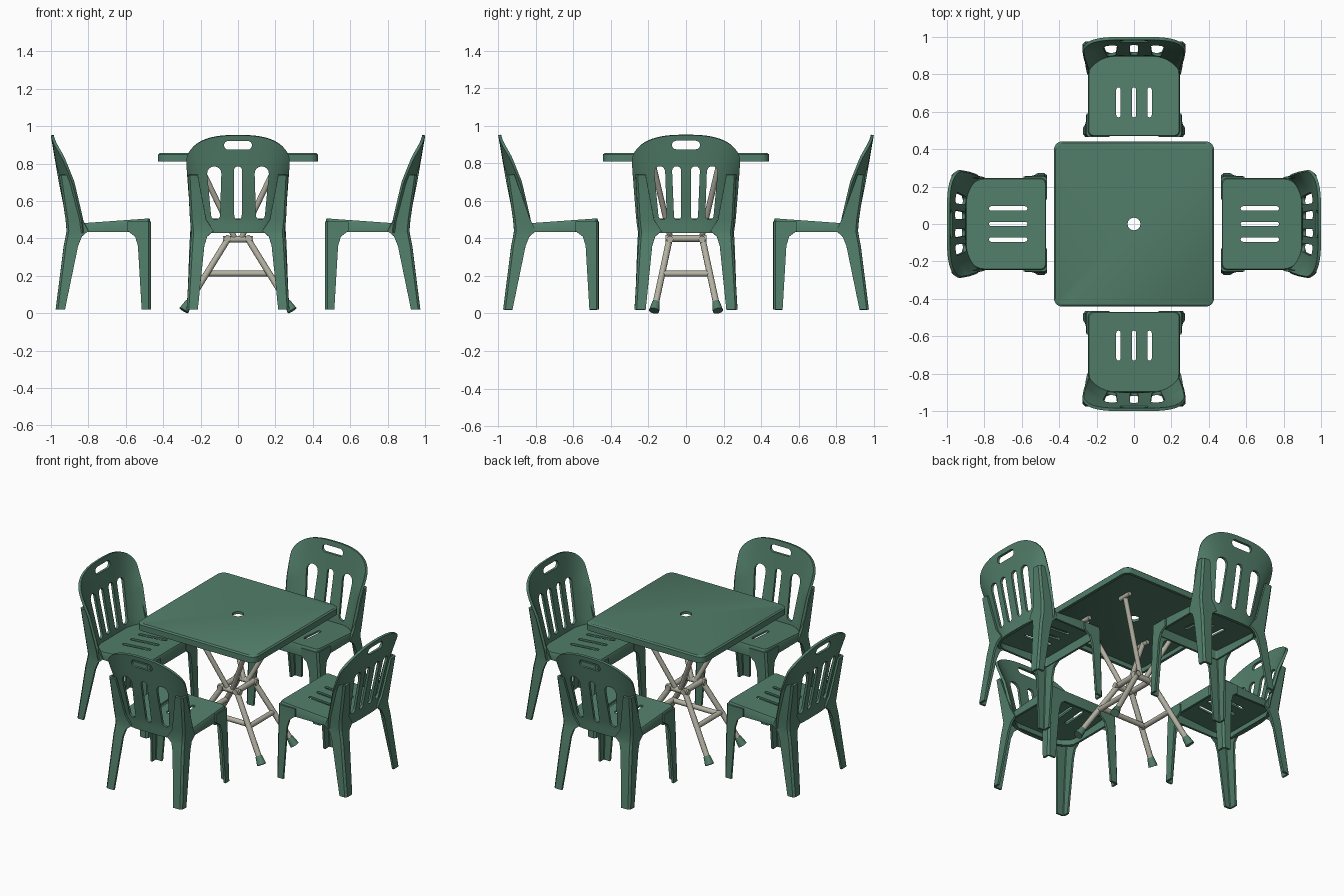
import bpy, bmesh, math
from mathutils import Vector

if "Cube" in bpy.data.objects:
    bpy.data.objects.remove(bpy.data.objects["Cube"])


def material(name, rgb):
    m = bpy.data.materials.new(name)
    m.use_nodes = True
    m.diffuse_color = (*rgb, 1)
    m.node_tree.nodes["Principled BSDF"].inputs["Base Color"].default_value = (*rgb, 1)
    return m


GREEN = material("green plastic", (0.085, 0.21, 0.145))
METAL = material("warm grey metal", (0.45, 0.44, 0.36))


def make(name, verts, faces, mat):
    me = bpy.data.meshes.new(name)
    bm = bmesh.new()
    vs = [bm.verts.new(v) for v in verts]
    for f in faces:
        bm.faces.new([vs[i] for i in f])
    bmesh.ops.recalc_face_normals(bm, faces=bm.faces)
    bm.to_mesh(me)
    bm.free()
    me.materials.append(mat)
    ob = bpy.data.objects.new(name, me)
    bpy.context.collection.objects.link(ob)
    return ob


def finish(ob, thickness=0, offset=0, cutters=()):
    """Thicken the sheet, cut the openings, bake and smooth."""
    if thickness:
        mod = ob.modifiers.new("thickness", "SOLIDIFY")
        mod.thickness, mod.offset = thickness, offset
    for c in cutters:
        mod = ob.modifiers.new("opening", "BOOLEAN")
        mod.operation, mod.solver, mod.object = "DIFFERENCE", "EXACT", c
    bpy.context.view_layer.update()
    baked = bpy.data.meshes.new_from_object(ob.evaluated_get(bpy.context.evaluated_depsgraph_get()))
    ob.modifiers.clear()
    ob.data = baked
    for c in cutters:
        bpy.data.objects.remove(c)
    bpy.ops.object.select_all(action="DESELECT")
    ob.select_set(True)
    bpy.context.view_layer.objects.active = ob
    bpy.ops.object.shade_smooth_by_angle(angle=math.radians(35))
    return ob


def capsule(a, ra, b, rb, upright, lo, hi):
    """Rounded slot cutter: drawn in x-z when upright, else in x-y."""
    ang = math.atan2(b[1] - a[1], b[0] - a[0])
    pts = []
    for c, r, start in ((b, rb, ang - math.pi / 2), (a, ra, ang + math.pi / 2)):
        for i in range(9):
            t = start + math.pi * i / 8
            pts.append((c[0] + r * math.cos(t), c[1] + r * math.sin(t)))
    n = len(pts)
    verts = [(p, k, q) if upright else (p, q, k) for k in (lo, hi) for p, q in pts]
    faces = [range(n), range(n, 2 * n)] + [(i, (i + 1) % n, n + (i + 1) % n, n + i) for i in range(n)]
    ob = make("slot_cutter", verts, faces, GREEN)
    ob.hide_render = True
    return ob


def rounded_rect(hx, y0, y1, r0, r1, steps=6):
    """Plan outline with corner radius r0 at y0 and r1 at y1."""
    pts = []
    corners = ((hx - r0, y0 + r0, r0, -90), (hx - r1, y1 - r1, r1, 0),
               (r1 - hx, y1 - r1, r1, 90), (r0 - hx, y0 + r0, r0, 180))
    for cx, cy, r, start in corners:
        for i in range(steps + 1):
            t = math.radians(start + 90 * i / steps)
            pts.append((cx + r * math.cos(t), cy + r * math.sin(t)))
    return pts


def shell(name, outline, top, bottom, thick, cutters):
    """Tray open underneath, with a softened upper edge."""
    n = len(outline)
    cy = sum(p[1] for p in outline) / n
    verts = [(x, y, bottom) for x, y in outline]
    verts += [(x, y, top(y) - 0.008) for x, y in outline]
    verts += [(x * 0.98, cy + (y - cy) * 0.98, top(y)) for x, y in outline]
    faces = [(k + i, k + (i + 1) % n, k + n + (i + 1) % n, k + n + i) for k in (0, n) for i in range(n)]
    faces.append(range(2 * n, 3 * n))
    return finish(make(name, verts, faces, GREEN), thick, -1, cutters)


def along(table, z):
    for (z0, v0), (z1, v1) in zip(table, table[1:]):
        if z <= z1:
            return v0 + (v1 - v0) * max(0, z - z0) / (z1 - z0)
    return table[-1][1]


def angle_leg(name, side, sections):
    """Leg of L section; each section is z, inner u, outer u, free edge y, corner y."""
    verts = []
    for z, ui, uo, ye, yc in sections:
        verts += [(side * ui, yc, z), (side * (uo - 0.008), yc, z),
                  (side * uo, yc + math.copysign(0.008, ye - yc), z), (side * uo, ye, z)]
    faces = [(4 * r + c, 4 * r + c + 1, 4 * r + c + 5, 4 * r + c + 4)
             for r in range(len(sections) - 1) for c in range(3)]
    return finish(make(name, verts, faces, GREEN), 0.014)


def backrest(name, half, slots):
    rows, cols = 24, 32
    spine = ((0.43, -0.905), (0.5, -0.91), (0.7, -0.95), (0.95, -0.993))
    width = ((0.43, half - 0.035), (0.5, half - 0.025), (0.8, half))
    wrap = ((0.43, 0.08), (0.7, 0.07), (0.95, 0.01))
    verts = []
    for r in range(rows + 1):
        for c in range(cols + 1):
            s = math.sin(math.pi * (c / cols - 0.5))
            crown = 0.82 + 0.132 * math.sqrt(max(0, 1 - abs(s) ** 2.6))
            z = 0.43 + (crown - 0.43) * r / rows
            verts.append((s * along(width, z), along(spine, z) + along(wrap, z) * abs(s) ** 4, z))
    w = cols + 1
    faces = [(r * w + c, r * w + c + 1, (r + 1) * w + c + 1, (r + 1) * w + c)
             for r in range(rows) for c in range(cols)]
    cut = [capsule((u0, 0.50 + r0), r0, (u1, 0.785 - r1), r1, True, -1.2, -0.6)
           for u0, r0, u1, r1 in slots]
    cut.append(capsule((-0.052, 0.898), 0.023, (0.052, 0.898), 0.023, True, -1.2, -0.6))
    return finish(make(name, verts, faces, GREEN), 0.016, 0, cut)


def chair(label, half, slots, seat_slot_end):
    parts = [backrest(label + "_backrest", half, slots)]
    cut = [capsule((u, -seat_slot_end + 0.012), 0.012, (u, -0.582), 0.012, False, 0.3, 0.7)
           for u in (-0.083, 0, 0.083)]
    parts.append(shell(label + "_seat", rounded_rect(0.245, -0.9, -0.47, 0.1, 0.025),
                       lambda y: 0.507 + (y + 0.47) * 0.07, 0.435, 0.014, cut))
    for side, word in ((-1, "right"), (1, "left")):
        parts.append(angle_leg(f"{label}_front_{word}_leg", side, (
            (0.02, 0.215, 0.265, -0.515, -0.472), (0.36, 0.185, 0.253, -0.535, -0.472),
            (0.41, 0.17, 0.25, -0.55, -0.472), (0.44, 0.13, 0.248, -0.59, -0.472),
            (0.49, 0.13, 0.247, -0.59, -0.472))))
        parts.append(angle_leg(f"{label}_back_{word}_leg", side, (
            (0.02, 0.215, 0.268, -0.925, -0.968), (0.36, 0.18, 0.248, -0.855, -0.925),
            (0.41, 0.165, 0.244, -0.835, -0.915), (0.44, 0.13, 0.243, -0.8, -0.91),
            (0.5, 0.17, 0.25, -0.83, -0.915), (0.74, 0.215, 0.262, -0.915, -0.95))))
    return parts


def place_pair(parts, turn, second):
    for ob in parts:
        ob.rotation_euler.z = turn
        twin = ob.copy()
        twin.name = second + "_" + ob.name.split("_", 1)[1]
        twin.rotation_euler.z = turn + math.pi
        bpy.context.collection.objects.link(twin)


# Chairs with three back openings at front and back
three = [(-0.12, 0.024, -0.127, 0.038), (0, 0.02, 0, 0.022), (0.12, 0.024, 0.127, 0.038)]
place_pair(chair("front", 0.272, three, 0.73), 0, "back")

# Chairs with four back openings at the sides
four = [(s * a, r, s * b, q) for s in (-1, 1)
        for a, r, b, q in ((0.045, 0.019, 0.05, 0.024), (0.125, 0.022, 0.14, 0.029))]
place_pair(chair("left", 0.284, four, 0.775), math.pi / 2, "right")

# Table top with a parasol hole
hole = capsule((-0.0005, 0), 0.034, (0.0005, 0), 0.034, False, 0.7, 1)
shell("table_top", rounded_rect(0.428, -0.442, 0.442, 0.045, 0.045),
      lambda y: 0.856, 0.81, 0.018, [hole])


def tube(name, a, b, r0, r1=None, mat=METAL, sides=12):
    a, b = Vector(a), Vector(b)
    me = bpy.data.meshes.new(name)
    bm = bmesh.new()
    bmesh.ops.create_cone(bm, cap_ends=True, segments=sides, radius1=r0,
                          radius2=r0 if r1 is None else r1, depth=(b - a).length)
    bm.to_mesh(me)
    bm.free()
    me.materials.append(mat)
    ob = bpy.data.objects.new(name, me)
    bpy.context.collection.objects.link(ob)
    ob.location = (a + b) / 2
    ob.rotation_euler = (b - a).to_track_quat("Z", "Y").to_euler()
    return finish(ob)


# Folding table frame: splayed legs, hub and feet
for sx in (-1, 1):
    for sy in (-1, 1):
        foot = Vector((sx * 0.285, sy * 0.168, 0.022))
        hub = Vector((sx * 0.045, sy * 0.085, 0.41))
        tag = f"{'left' if sx > 0 else 'right'}_{'back' if sy > 0 else 'front'}"
        tube(f"{tag}_lower_leg", foot, hub, 0.017)
        tube(f"{tag}_upper_leg", (sx * 0.012, sy * 0.08, 0.39), (sx * 0.225, sy * 0.185, 0.835), 0.015)
        tube(f"{tag}_foot", foot - (hub - foot) * 0.02, foot.lerp(hub, 0.1), 0.028, 0.02, GREEN)
        tube(f"{tag}_top_bracket", (sx * 0.225, sy * 0.14, 0.828), (sx * 0.225, sy * 0.23, 0.828), 0.014)
    side = "left" if sx > 0 else "right"
    tube(f"{side}_hub_bar", (sx * 0.055, -0.11, 0.4), (sx * 0.055, 0.11, 0.4), 0.018)
    tube(f"{side}_stretcher", (sx * 0.165, -0.125, 0.212), (sx * 0.165, 0.125, 0.212), 0.016)
    tube(f"{side}_hub_link", (-0.08, sx * 0.085, 0.395), (0.08, sx * 0.085, 0.395), 0.018)
tube("cross_stretcher", (-0.165, -0.1, 0.212), (0.165, -0.1, 0.212), 0.016)
